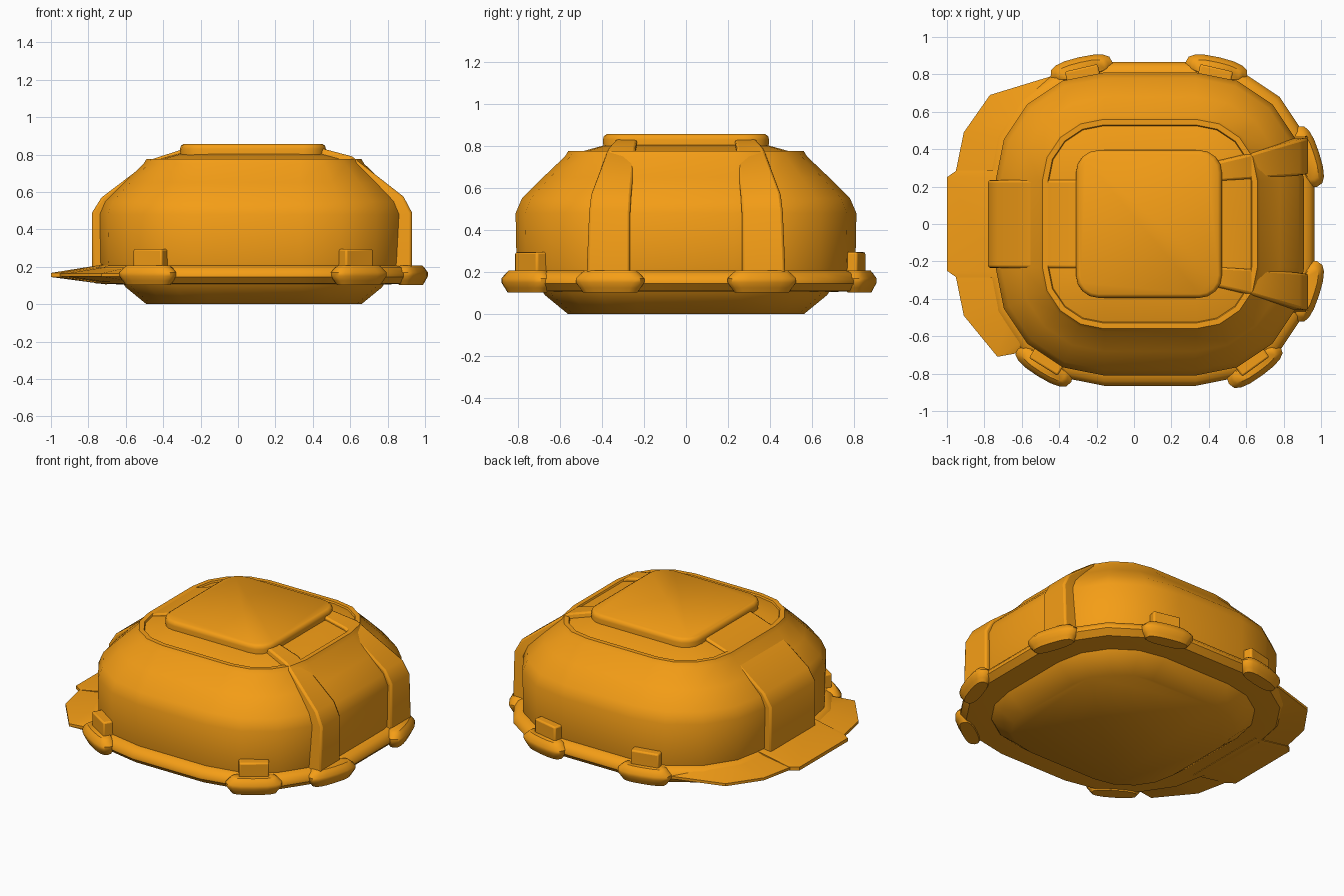
import bpy, bmesh, math
from mathutils import Matrix

if "Cube" in bpy.data.objects:
    bpy.data.objects.remove(bpy.data.objects["Cube"])

orange = bpy.data.materials.new("orange_paint")
orange.diffuse_color = (0.91, 0.34, 0.008, 1)
orange.use_nodes = True
orange.node_tree.nodes["Principled BSDF"].inputs["Base Color"].default_value = orange.diffuse_color


def finish(bm, name, bevel=0.0, angle=40):
    bmesh.ops.recalc_face_normals(bm, faces=bm.faces)
    me = bpy.data.meshes.new(name)
    bm.to_mesh(me)
    bm.free()
    ob = bpy.data.objects.new(name, me)
    bpy.context.collection.objects.link(ob)
    me.materials.append(orange)
    if bevel:
        m = ob.modifiers.new("soft_edges", 'BEVEL')
        m.width, m.segments, m.limit_method = bevel, 2, 'ANGLE'
        m.angle_limit = math.radians(40)
    me.shade_smooth()
    me.set_sharp_from_angle(angle=math.radians(angle))
    return ob


def ring(x0, x1, hy, r, z, seg=4):
    """Rounded rectangle: corner centres x0/x1, +-hy, corner radius r."""
    pts = []
    for q, (cx, cy) in enumerate([(x1, hy), (x0, hy), (x0, -hy), (x1, -hy)]):
        for i in range(seg + 1):
            a = math.pi / 2 * (q + i / seg)
            pts.append((cx + r * math.cos(a), cy + r * math.sin(a), z))
    return pts


def loft(name, rings, bevel=0.0, closed=False, matrix=None, angle=40):
    bm = bmesh.new()
    vs = [[bm.verts.new(p) for p in r] for r in rings]
    n = len(vs[0])
    for a, b in zip(vs, vs[1:]):
        for i in range(n):
            bm.faces.new((a[i], a[(i + 1) % n], b[(i + 1) % n], b[i]))
    bm.faces.new(vs[0])
    bm.faces.new(vs[-1])
    if matrix:
        bm.transform(matrix)
    return finish(bm, name, bevel, angle)


def shell(name, levels, bevel=0.0):
    return loft(name, [ring(-0.16, 0.33, 0.23, r, z) for r, z in levels], bevel)


# main dome with the stepped collar on its shoulder
shell("dome", [(0.56, 0.16), (0.575, 0.22), (0.58, 0.48), (0.55, 0.55), (0.45, 0.65),
               (0.345, 0.75), (0.33, 0.775), (0.30, 0.775), (0.295, 0.765), (0.15, 0.805)])
# rim around the bottom
shell("rim", [(0.54, 0.215), (0.58, 0.205), (0.61, 0.195), (0.635, 0.165), (0.635, 0.145),
              (0.60, 0.11), (0.45, 0.105)])
# tapered foot
shell("foot", [(0.46, 0.12), (0.44, 0.09), (0.33, 0.0)])
# raised top plate
loft("top_plate", [ring(-0.19, 0.35, 0.275, r, z) for r, z in
                   [(0.115, 0.76), (0.12, 0.83), (0.115, 0.847), (0.10, 0.857)]])


def strap(name, path, bevel=0.012):
    """Box-section band; stations are (outer x, z, inner x, z, y low, y high)."""
    return loft(name, [[(xo, a, zo), (xo, b, zo), (xi, b, zi), (xi, a, zi)]
                       for xo, zo, xi, zi, a, b in path], bevel)


# broad strap over the rear side
w = 0.235
strap("wide_strap", [(x, z, x + 0.12, z - d, -w, w) for x, z, d in
                     [(-0.78, 0.15, 0), (-0.78, 0.49, 0.03), (-0.73, 0.57, 0.06),
                      (-0.46, 0.775, 0.1), (-0.29, 0.83, 0.1)]])

# splayed pair of ribs on the other side
for s, side in ((1, "left"), (-1, "right")):
    path = []
    for x, z, d, a, b in [(0.93, 0.13, 0, 0.265, 0.475), (0.93, 0.49, 0.03, 0.265, 0.46),
                          (0.885, 0.575, 0.06, 0.26, 0.45), (0.61, 0.79, 0.1, 0.24, 0.37),
                          (0.44, 0.835, 0.1, 0.23, 0.33)]:
        path.append((x, z, x - 0.12, z - d, *sorted((a * s, b * s))))
    strap("rib_" + side, path)

# wedge-shaped brim
outer = [(-0.41, 0.80), (-0.77, 0.69), (-0.91, 0.49), (-0.955, 0.27),
         (-0.955, -0.27), (-0.91, -0.49), (-0.73, -0.71), (-0.62, -0.69)]
inner = [(-0.39, 0.70), (-0.55, 0.60), (-0.66, 0.43), (-0.70, 0.25),
         (-0.70, -0.25), (-0.66, -0.43), (-0.55, -0.60), (-0.50, -0.63)]
loft("brim", [[(*i, 0.205), (*o, 0.165), (*o, 0.148), (*i, 0.11)]
              for o, i in zip(outer, inner)], angle=30)
# thicker tongue in the middle of the brim
loft("brim_tongue", [[(-0.70, y, 0.215), (x, y, 0.167), (x, y, 0.145), (-0.70, y, 0.105)]
                     for x, y in [(-0.95, -0.285), (-1.0, -0.25), (-1.0, 0.25), (-0.95, 0.285)]])


def bumper(name, x, y, deg, tab=True):
    m = Matrix.Translation((x, y, 0)) @ Matrix.Rotation(math.radians(deg), 4, 'Z')
    # lens-like pad with a sloped top and bottom
    rings = []
    for z, k in [(0.102, 0.035), (0.125, 0.018), (0.15, 0), (0.17, 0), (0.195, 0.025), (0.207, 0.04)]:
        a, b = 0.17 - k, 0.068 - k * 0.7
        rings.append([(a * math.copysign(abs(math.cos(t)) ** 0.8, math.cos(t)),
                       b * math.copysign(abs(math.sin(t)) ** 0.7, math.sin(t)), z)
                      for t in [math.tau * i / 16 for i in range(16)]])
    loft(name + "_pad", rings, matrix=m)
    # upright tab against the dome wall
    if tab:
        loft(name + "_tab", [[(-0.09, -0.01, z), (0.09, -0.01, z), (0.09, 0.10, z),
                              (-0.09, 0.10, z)] for z in (0.15, 0.295)], 0.01, matrix=m)


# bumpers around the rim (local +y points inward)
bumper("front_bumper_a", -0.48, -0.755, -32)
bumper("front_bumper_b", 0.645, -0.755, 36)
bumper("back_bumper_a", -0.28, 0.825, 193)
bumper("back_bumper_b", 0.44, 0.825, 167)
bumper("rib_bumper_a", 0.925, 0.36, 108, False)
bumper("rib_bumper_b", 0.925, -0.36, 72, False)
